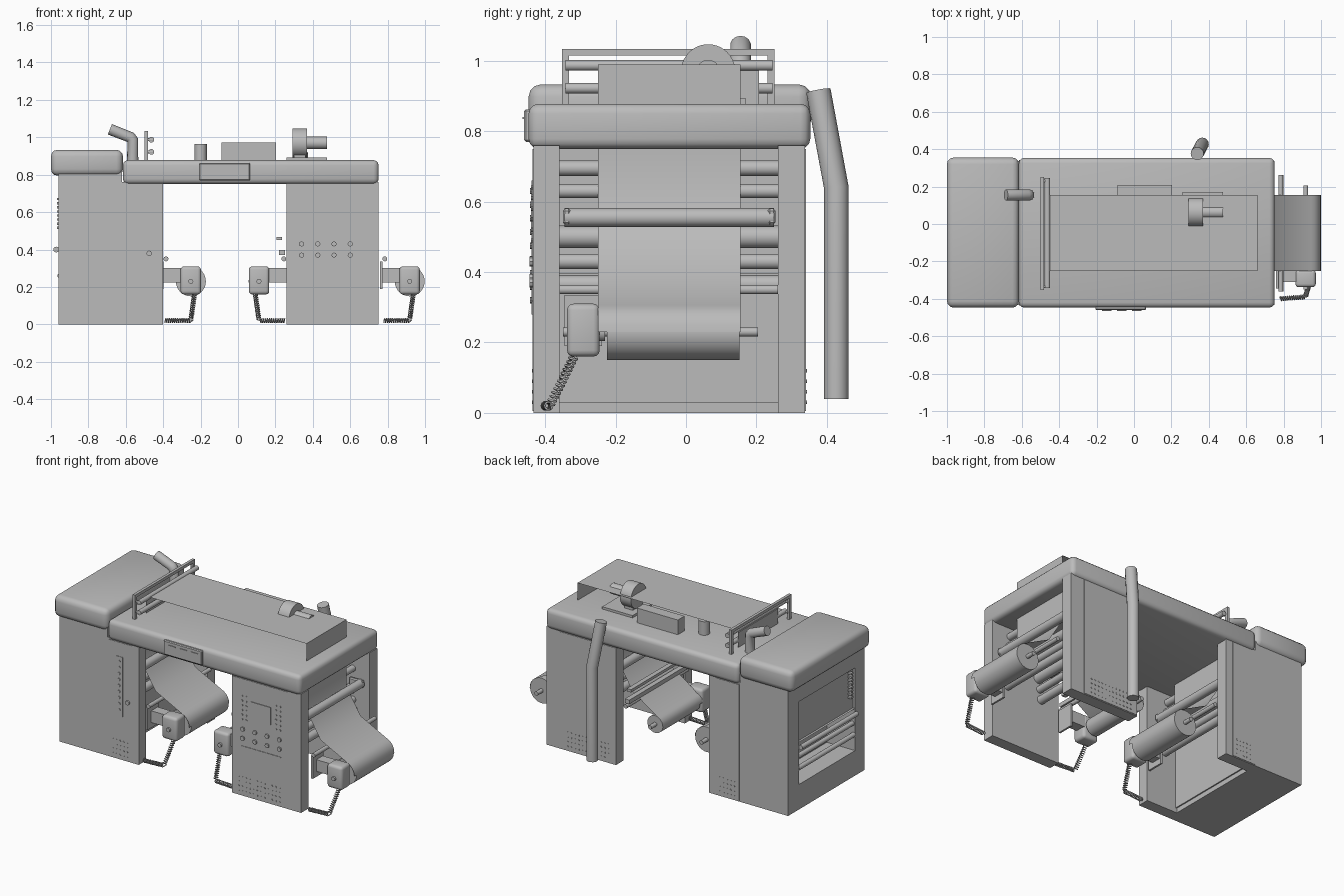
import bpy, bmesh, math
from mathutils import Vector, Matrix

if "Cube" in bpy.data.objects:
    bpy.data.objects.remove(bpy.data.objects["Cube"])

grey = bpy.data.materials.new("machine grey")
grey.diffuse_color = (0.5, 0.5, 0.5, 1)
grey.use_nodes = True
grey.node_tree.nodes["Principled BSDF"].inputs["Base Color"].default_value = grey.diffuse_color


def finish(name, bm, smooth=True):
    me = bpy.data.meshes.new(name)
    bm.to_mesh(me)
    bm.free()
    me.materials.append(grey)
    ob = bpy.data.objects.new(name, me)
    bpy.context.collection.objects.link(ob)
    if smooth:
        bpy.ops.object.select_all(action='DESELECT')
        ob.select_set(True)
        bpy.context.view_layer.objects.active = ob
        bpy.ops.object.shade_smooth_by_angle(angle=math.radians(35))
    return ob


def add_box(bm, x, y, z):
    m = Matrix.Translation(((x[0] + x[1]) / 2, (y[0] + y[1]) / 2, (z[0] + z[1]) / 2))
    s = Matrix.Diagonal((x[1] - x[0], y[1] - y[0], z[1] - z[0], 1))
    bmesh.ops.create_cube(bm, size=1, matrix=m @ s)


def add_rod(bm, a, b, r, seg=24):
    a, b = Vector(a), Vector(b)
    d = b - a
    m = Matrix.Translation((a + b) / 2) @ d.to_track_quat('Z', 'Y').to_matrix().to_4x4()
    bmesh.ops.create_cone(bm, cap_ends=True, segments=seg, radius1=r, radius2=r,
                          depth=d.length, matrix=m)


def box(name, x, y, z, bevel=0.0, seg=3):
    bm = bmesh.new()
    add_box(bm, x, y, z)
    if bevel:
        bmesh.ops.bevel(bm, geom=bm.edges[:], offset=bevel, segments=seg,
                        affect='EDGES', profile=0.5)
    return finish(name, bm, bool(bevel))


def rod(name, a, b, r, seg=24):
    bm = bmesh.new()
    add_rod(bm, a, b, r, seg)
    return finish(name, bm)


def tube(name, pts, r, res=5):
    cu = bpy.data.curves.new(name, 'CURVE')
    cu.dimensions = '3D'
    cu.bevel_depth, cu.bevel_resolution, cu.use_fill_caps = r, res, True
    sp = cu.splines.new('POLY')
    sp.points.add(len(pts) - 1)
    for p, c in zip(sp.points, pts):
        p.co = (*c, 1)
    cu.materials.append(grey)
    ob = bpy.data.objects.new(name, cu)
    bpy.context.collection.objects.link(ob)


def sheet(name, path, y0=-0.25, y1=0.155):
    bm = bmesh.new()
    rows = [(bm.verts.new((x, y0, z)), bm.verts.new((x, y1, z))) for x, z in path]
    for a, b in zip(rows, rows[1:]):
        bm.faces.new((a[0], a[1], b[1], b[0]))
    finish(name, bm)


F, B = -0.433, 0.338      # front and back of the cabinets

# Left cabinet with a recessed side panel and a roller opening
left = box("left_cabinet", (-0.96, -0.62), (F, B), (0, 0.82))
for n, x1, z0, z1 in (("opening_cutter", -0.76, 0.16, 0.43), ("panel_cutter", -0.945, 0.4301, 0.69)):
    cut = box(n, (-1.05, x1), (-0.34, 0.23), (z0, z1))
    cut.hide_render = True
    cut.hide_set(True)
    mod = left.modifiers.new(n, 'BOOLEAN')
    mod.object, mod.solver = cut, 'EXACT'
box("left_cabinet_cap", (-1.0, -0.615), (-0.447, 0.355), (0.795, 0.933), 0.035)
for i, (x, z) in enumerate(((-0.972, 0.40), (-0.94, 0.33), (-0.95, 0.26))):
    rod(f"side_roller_{i}", (x, -0.34, z), (x, 0.23, z), 0.015)
bm = bmesh.new()
for i in range(8):
    add_box(bm, (-0.968, -0.944), (-0.31, -0.29), (0.51 + i * 0.022, 0.522 + i * 0.022))
finish("side_buttons", bm, False)

# Side walls of the open roller bays
for name, x0, x1 in (("left_bay", -0.62, -0.40), ("right_bay", 0.26, 0.75)):
    box(name + "_front_wall", (x0, x1), (F, -0.36), (0, 0.76))
    box(name + "_back_wall", (x0, x1), (0.262, B), (0, 0.76))
for n, y0, y1 in (("front", F - 0.003, F), ("back", B, B + 0.003)):
    box(f"right_{n}_door", (0.265, 0.655), (y0, y1), (0.005, 0.75))
    box(f"left_{n}_door", (-0.615, -0.45), (y0, y1), (0.005, 0.75))
box("bay_back_liner", (-0.62, -0.612), (-0.36, 0.262), (0.03, 0.75))

# Table top with its front plate
box("table_top", (-0.615, 0.752), (-0.447, 0.353), (0.75, 0.878), 0.028)
box("front_plate", (-0.207, 0.065), (-0.46, -0.44), (0.77, 0.862), 0.005, 1)
bm = bmesh.new()
for i in range(3):
    add_box(bm, (-0.17 + i * 0.08, -0.12 + i * 0.08), (-0.464, -0.459), (0.835, 0.84))
finish("front_plate_trim", bm, False)


# One roller bay: rollers, paper path, winding roll, motor and coiled cable
def bay(name, face, d, radius, top):
    X = lambda t: face + d * t
    span = lambda a, b: tuple(sorted((X(a), X(b))))
    bm = bmesh.new()
    for t, z, r in ((-0.13, 0.695, 0.022), (-0.12, 0.63, 0.02), (-0.13, 0.50, 0.032),
                    (-0.12, 0.43, 0.022), (-0.11, 0.365, 0.026)):
        add_rod(bm, (X(t), -0.362, z), (X(t), 0.264, z), r)
    finish(name + "_rollers", bm)
    rod(name + "_guide_roller", (X(-0.055), -0.345, 0.555), (X(-0.055), 0.25, 0.555), 0.027)
    for y in (-0.35, 0.232):
        box(name + "_guide_bracket", span(-0.13, -0.03), (y, y + 0.022), (0.535, 0.58), 0.006, 1)
    zc, xc = 0.23, 0.168
    arc = [(X(xc + (radius + 0.001) * math.cos(a)), zc + (radius + 0.001) * math.sin(a))
           for a in (math.radians(v) for v in range(70, -1, -14))]
    sheet(name + "_paper", [(X(-0.09), top), (X(-0.09), 0.57), (X(-0.07), 0.53), (X(0.01), 0.40)] + arc)
    rod(name + "_roll", (X(xc), -0.225, zc), (X(xc), 0.152, zc), radius, 40)
    rod(name + "_roll_shaft", (X(xc), -0.35, zc), (X(xc), 0.205, zc), 0.013)
    rod(name + "_shaft_collar", (X(xc), -0.25, zc), (X(xc), -0.23, zc), 0.026)
    box(name + "_motor", span(0.113, 0.222), (-0.338, -0.245), (0.16, 0.31), 0.018)
    box(name + "_motor_arm", span(0.02, 0.12), (-0.31, -0.245), (0.225, 0.30))
    box(name + "_motor_plate", span(0.01, 0.022), (-0.345, -0.238), (0.19, 0.335))
    rod(name + "_small_roller", (X(0.035), -0.36, 0.35), (X(0.035), 0.262, 0.35), 0.013)
    # coiled cable following two straight legs
    pts = []
    legs = ((Vector((X(0.188), -0.315, 0.165)), Vector((X(0.168), -0.385, 0.025)), 13),
            (Vector((X(0.162), -0.39, 0.02)), Vector((X(0.03), -0.40, 0.02)), 13))
    for a, b, turns in legs:
        t = (b - a).normalized()
        u = t.cross(Vector((0, 1, 0.3))).normalized()
        v = t.cross(u)
        for i in range(turns * 10 + 1):
            k, w = i / (turns * 10), i * math.tau / 10
            pts.append(a.lerp(b, k) + 0.011 * (u * math.cos(w) + v * math.sin(w)))
    tube(name + "_coiled_cable", pts, 0.0032, 1)


bay("right_outer_bay", 0.75, 1, 0.08, 0.76)
bay("left_inner_bay", -0.42, 1, 0.08, 0.76)
bay("right_inner_bay", 0.28, -1, 0.055, 0.76)
box("inner_bar_upper", (0.206, 0.236), (-0.36, 0.262), (0.45, 0.468))
box("inner_bar_lower", (0.218, 0.25), (-0.36, 0.262), (0.372, 0.398))

# Paper crossing above the table
sheet("top_paper", [(-0.478, 0.88), (-0.478, 0.975), (-0.462, 0.99), (0.66, 0.99), (0.66, 0.87)])

# Roller frame on the table
bm = bmesh.new()
for y in (-0.352, 0.232):
    add_box(bm, (-0.5, -0.482), (y, y + 0.02), (0.875, 1.034))
add_box(bm, (-0.5, -0.482), (-0.352, 0.252), (1.015, 1.034))
finish("roller_frame", bm, False)
for z in (0.922, 0.987):
    rod("frame_roller", (-0.463, -0.342, z), (-0.463, 0.245, z), 0.015)
    for y in (-0.335, 0.23):
        rod("frame_pin", (-0.49, y, z), (-0.455, y, z), 0.008, 12)

# Devices standing on the table
box("control_box", (-0.088, 0.203), (0.14, 0.208), (0.875, 0.972))
rod("canister", (-0.2, 0.1, 0.875), (-0.2, 0.1, 0.965), 0.033)
box("blower_base", (0.26, 0.475), (-0.02, 0.17), (0.875, 0.893))
rod("blower_housing", (0.292, 0.063, 0.97), (0.37, 0.063, 0.97), 0.077, 40)
rod("blower_motor", (0.37, 0.063, 0.97), (0.477, 0.063, 0.97), 0.033)
box("blower_foot", (0.30, 0.36), (0.02, 0.11), (0.88, 0.93))
tube("bent_pipe", [(-0.563, 0.155, 0.87), (-0.563, 0.155, 0.985), (-0.575, 0.155, 1.0),
                   (-0.685, 0.155, 1.043)], 0.03)
tube("exhaust_duct", [(0.365, 0.427, 0.04), (0.365, 0.427, 0.64), (0.338, 0.376, 0.915)], 0.035, 6)


# Thin panel details on the cabinet doors
def dots(name, xs, zs, y, r, depth=0.004):
    bm = bmesh.new()
    for x in xs:
        for z in zs:
            add_rod(bm, (x, y - depth, z), (x, y + depth, z), r, 8)
    finish(name, bm)


def steps(a, b, n):
    return [a + (b - a) * i / (n - 1) for i in range(n)]


for side, y in (("front", F - 0.003), ("back", B + 0.003)):
    dots(side + "_right_vents", steps(0.31, 0.60, 12), steps(0.03, 0.12, 4), y, 0.005, 0.002)
    dots(side + "_left_vents", steps(-0.58, -0.48, 5), steps(0.03, 0.12, 4), y, 0.005, 0.002)
box("screen", (0.40, 0.54), (F - 0.007, F), (0.51, 0.62))
dots("screen_buttons", (0.335, 0.365, 0.575, 0.605), steps(0.49, 0.64, 6), F - 0.003, 0.006)
dots("control_knobs", steps(0.34, 0.60, 4), (0.37, 0.43), F - 0.003, 0.014, 0.009)
box("card_slot", (0.33, 0.61), (F - 0.006, F), (0.315, 0.321))
box("button_strip", (-0.56, -0.51), (F - 0.006, F), (0.28, 0.66))
dots("strip_buttons", (-0.535,), steps(0.32, 0.63, 9), F - 0.006, 0.009)
rod("door_knob", (-0.475, F - 0.012, 0.38), (-0.475, F, 0.38), 0.014, 16)
